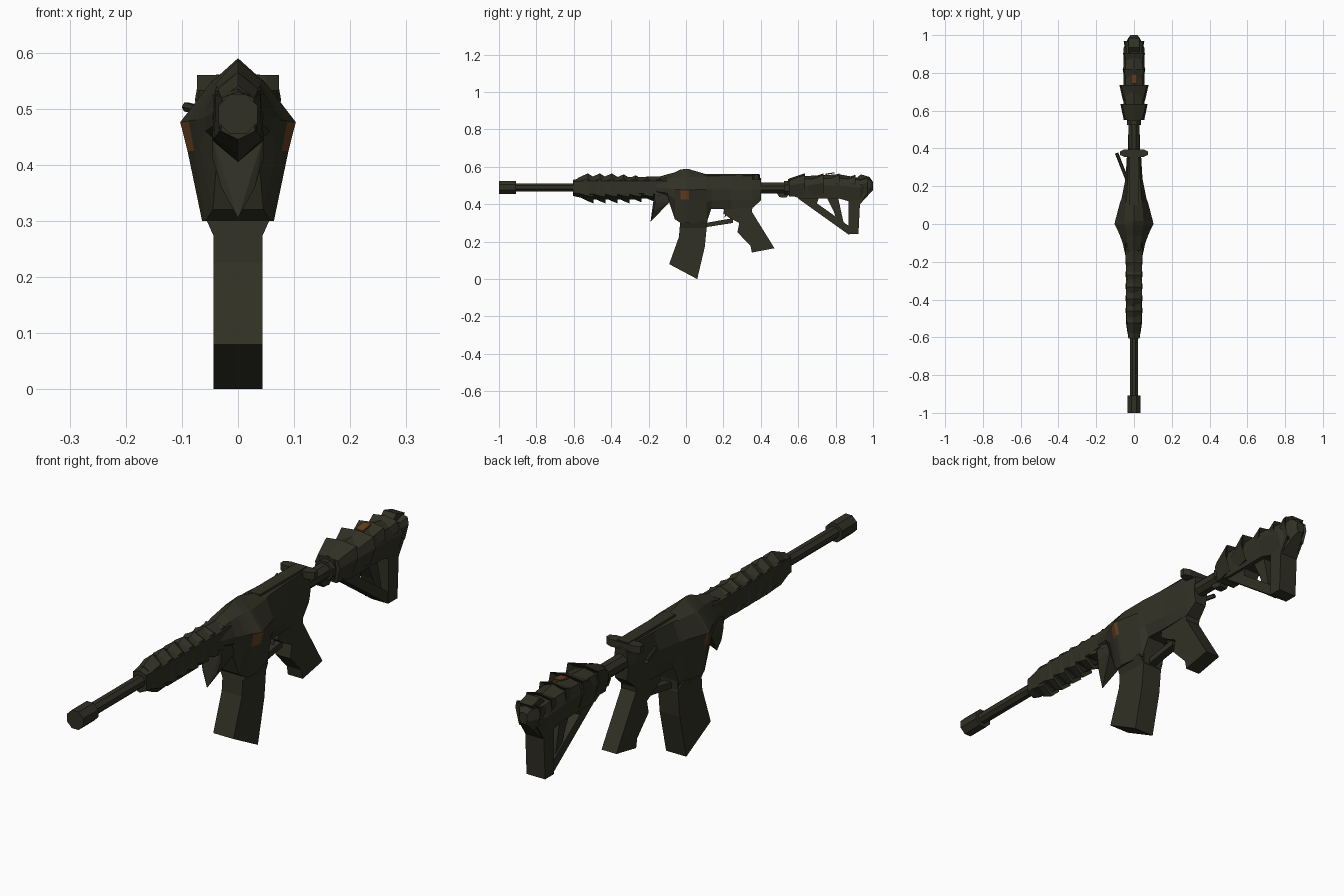
import bpy, bmesh, math
from mathutils import Vector


def material(name, col):
    m = bpy.data.materials.new(name)
    m.diffuse_color = (*col, 1)
    return m


OLIVE = material("dark olive", (0.030, 0.030, 0.018))
BLACK = material("blackened metal", (0.020, 0.021, 0.014))
RUST = material("rust orange", (0.13, 0.052, 0.014))


def finish(name, bm, mats):
    bmesh.ops.recalc_face_normals(bm, faces=bm.faces)
    me = bpy.data.meshes.new(name)
    bm.to_mesh(me)
    bm.free()
    for m in mats:
        me.materials.append(m)
    ob = bpy.data.objects.new(name, me)
    bpy.context.collection.objects.link(ob)
    return ob


def loft(name, sections, mats=(OLIVE,), rule=None):
    """Skin mirrored half profiles [(y, [(x, z) top to bottom])]."""
    bm = bmesh.new()
    rings = []
    for y, half in sections:
        pts = list(half) + [(-x, z) for x, z in reversed(half) if x > 1e-4]
        rings.append([bm.verts.new((x, y, z)) for x, z in pts])
    n = len(rings[0])
    for a, b in zip(rings, rings[1:]):
        for i in range(n):
            j = (i + 1) % n
            bm.faces.new((a[i], a[j], b[j], b[i]))
    bm.faces.new(rings[0])
    bm.faces.new(rings[-1])
    if rule:
        for f in bm.faces:
            f.material_index = rule(f.calc_center_median())
    return finish(name, bm, mats)


def prism(name, profile, w, mat=OLIVE):
    """Extrude a (y, z) profile across x from -w to w."""
    bm = bmesh.new()
    a = [bm.verts.new((-w, y, z)) for y, z in profile]
    b = [bm.verts.new((w, y, z)) for y, z in profile]
    bm.faces.new(a)
    bm.faces.new(b)
    n = len(a)
    for i in range(n):
        j = (i + 1) % n
        bm.faces.new((a[i], a[j], b[j], b[i]))
    return finish(name, bm, (mat,))


def hull(name, pts, mat=OLIVE):
    bm = bmesh.new()
    for p in pts:
        bm.verts.new(p)
    bmesh.ops.convex_hull(bm, input=bm.verts)
    return finish(name, bm, (mat,))


def rod(name, a, b, r, sides=8, mat=OLIVE):
    a, b = Vector(a), Vector(b)
    bm = bmesh.new()
    bmesh.ops.create_cone(bm, cap_ends=True, segments=sides, radius1=r, radius2=r,
                          depth=(b - a).length)
    bmesh.ops.rotate(bm, verts=bm.verts, matrix=Matrix_z(math.pi / sides))
    rot = (b - a).to_track_quat('Z', 'Y').to_matrix()
    bmesh.ops.rotate(bm, verts=bm.verts, matrix=rot)
    bmesh.ops.translate(bm, verts=bm.verts, vec=(a + b) / 2)
    return finish(name, bm, (mat,))


def Matrix_z(ang):
    from mathutils import Matrix
    return Matrix.Rotation(ang, 3, 'Z')


# barrel and muzzle
rod("muzzle", (0, -1, 0.49), (0, -0.908, 0.49), 0.038, 8)
rod("barrel", (0, -0.92, 0.49), (0, -0.56, 0.49), 0.024, 8)

# ridged handguard: core plus overlapping scales flaring backward
loft("handguard_core", [
    (-0.605, [(0, .53), (.028, .52), (.03, .46), (0, .445)]),
    (-0.52, [(0, .55), (.04, .525), (.042, .455), (0, .425)]),
    (-0.30, [(0, .545), (.042, .525), (.042, .455), (0, .425)]),
    (-0.10, [(0, .55), (.045, .525), (.045, .46), (0, .44)])])
for i in range(7):
    y = -0.58 + i * 0.064
    top = 0.565 - 0.005 * max(0, i - 2)
    bot = 0.405 + 0.006 * max(0, i - 3)
    w = 0.046 if i else 0.042
    loft(f"handguard_scale_{i + 1}", [
        (y, [(0, top - .025), (.03, .52), (.034, .46), (0, bot + .04)]),
        (y + .055, [(0, top), (w - .006, .535), (w, .445), (0, bot + .012)]),
        (y + .085, [(0, top - .018), (w - .012, .52), (w - .004, .44), (0, bot)])])

# fang below the front of the receiver
hull("lower_fang", [(s * .045, y, z) for s in (-1, 1)
                    for y, z in ((-.17, .45), (-.06, .47), (-.165, .41), (-.09, .41))]
     + [(s * .03, -.175, .36) for s in (-1, 1)] + [(0, -.19, .305), (0, -.125, .375)])

# receiver with rust patch on the widest corner
loft("receiver", [
    (-.17, [(0, .54), (.035, .525), (.045, .49), (.043, .47), (.03, .45)]),
    (-.10, [(0, .56), (.038, .54), (.060, .485), (.058, .46), (.035, .44)]),
    (-.06, [(0, .57), (.040, .545), (.075, .48), (.068, .425), (.045, .32)]),
    (-.03, [(0, .585), (.045, .545), (.088, .478), (.078, .425), (.058, .30)]),
    (.00, [(0, .59), (.050, .545), (.103, .476), (.090, .425), (.064, .30)]),
    (.015, [(0, .588), (.050, .545), (.100, .476), (.088, .425), (.064, .30)]),
    (.11, [(0, .56), (.045, .55), (.075, .48), (.066, .41), (.050, .30)]),
    (.135, [(0, .558), (.040, .552), (.066, .48), (.060, .42), (.040, .375)]),
    (.24, [(0, .556), (.033, .553), (.045, .48), (.044, .42), (.036, .375)]),
    (.355, [(0, .556), (.030, .552), (.038, .48), (.037, .42), (.032, .38)]),
    (.40, [(0, .54), (.024, .535), (.032, .48), (.030, .45), (.025, .42)])],
    (OLIVE, RUST),
    lambda c: int(-.03 < c.y < .015 and .425 < c.z < .475 and abs(c.x) > .05))

# magazine and its well
hull("magazine_well", [(s * w, y, z) for s in (-1, 1) for w, y, z in
     ((.06, -.03, .31), (.06, .10, .31), (.043, -.033, .272), (.043, .112, .272))])
prism("magazine", [(-.03, .32), (-.038, .225), (-.09, .08), (.06, 0),
                   (.10, .17), (.115, .32)], .0435)

# trigger, guard and grip
prism("trigger_guard", [(.09, .275), (.25, .30), (.25, .325), (.09, .298)], .016)
prism("trigger", [(.195, .385), (.225, .385), (.222, .35), (.205, .325), (.21, .355)], .01)
prism("grip", [(.20, .35), (.205, .38), (.355, .38), (.352, .36), (.473, .165), (.352, .142),
               (.345, .178), (.275, .25), (.285, .30), (.235, .325)], .032)

# charging handle and side lever
prism("charging_stem", [(.10, .55), (.39, .55), (.39, .563), (.10, .563)], .024)
hull("charging_handle", [(s * x, y, z) for s in (-1, 1) for z in (.532, .560)
                         for x, y in ((.073, .365), (.073, .385), (.05, .395), (.05, .355))])
rod("side_lever", (-.035, .23, .49), (-.092, .375, .503), .009, 6)

# buffer tube
rod("buffer_tube", (0, .38, .487), (0, .60, .487), .031, 8)
rod("tube_collar", (0, .525, .487), (0, .56, .487), .040, 8)
hull("stock_latch", [(s * .018, y, z) for s in (-1, 1) for y, z in
     ((.485, .46), (.56, .46), (.50, .438), (.535, .435))])

# stock upper body
loft("stock_body", [
    (.545, [(0, .535), (.03, .53), (.036, .49), (.03, .45)]),
    (.62, [(0, .55), (.045, .535), (.055, .50), (.045, .43)]),
    (.82, [(0, .56), (.045, .54), (.057, .50), (.045, .43)]),
    (.93, [(0, .54), (.040, .53), (.056, .49), (.035, .40)]),
    (.985, [(0, .54), (.026, .53), (.030, .49), (.020, .46)]),
    (1.0, [(0, .52), (.015, .515), (.018, .49), (.010, .475)])])

# stock scales flaring backward
for i, (y, w) in enumerate(((.55, .072), (.65, .077), (.735, .060), (.82, .058), (.885, .055))):
    top = .562 - .008 * max(0, i - 2)
    loft(f"stock_scale_{i + 1}", [
        (y, [(0, top - .025), (w * .6, top - .035), (w * .75, .50), (w * .55, .44)]),
        (y + .085, [(0, top + .003), (w * .9, top - .005), (w, .515), (w * .7, .45)]),
        (y + .07, [(0, top - .02), (w * .7, top - .02), (w * .75, .50), (w * .6, .45)])])
prism("stock_tail_spike", [(.90, .53), (.935, .56), (.985, .545), (.96, .51)], .028)

# rust spot on top of the stock
hull("rust_spot", [(s * .016, y, z) for s in (-1, 1) for y, z in
     ((.745, .556), (.795, .566), (.745, .564), (.795, .571))], RUST)

# open lower stock frame
prism("stock_front_strut", [(.60, .46), (.60, .43), (.872, .236), (.89, .27), (.70, .405),
                            (.72, .46)], .034)
prism("stock_butt", [(.868, .46), (.868, .24), (.922, .24), (.930, .40), (.968, .46)], .040)
prism("stock_middle_strut", [(.745, .45), (.81, .45), (.845, .29), (.82, .27), (.79, .36)], .028)
